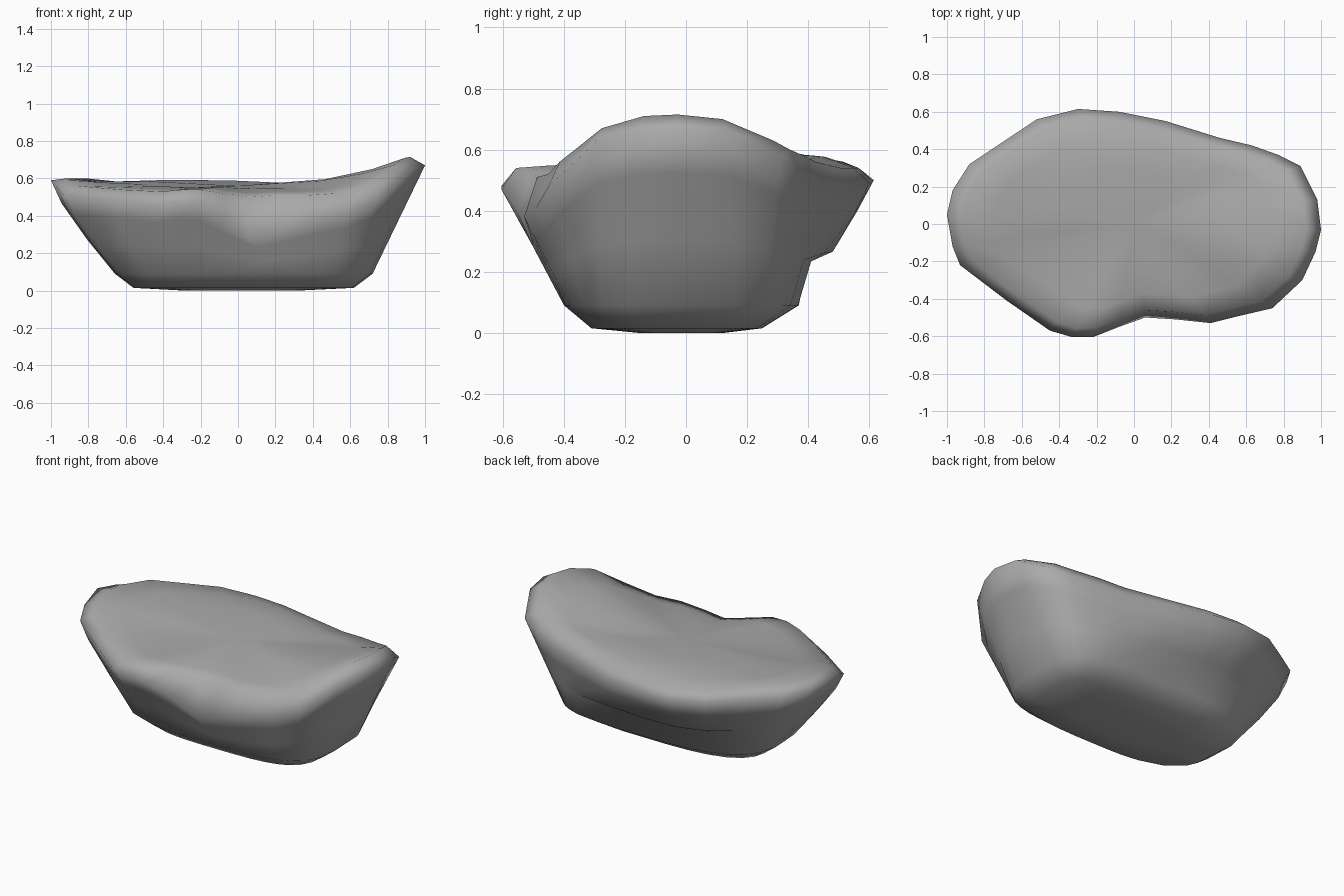
import bpy
import bmesh
from math import atan2, cos, sin, copysign, radians
from mathutils import Vector

cube = bpy.data.objects.get("Cube")
if cube:
    bpy.data.objects.remove(cube, do_unlink=True)

# Rim outline, counterclockwise: x, y, rim height, crest height
RIM = [
    (1, -.03, .67, .715), (.98, .13, .66, .7), (.89, .31, .57, .63),
    (.77, .37, .53, .6), (.63, .42, .51, .58), (.46, .46, .49, .56),
    (.17, .55, .48, .54), (-.08, .6, .49, .54), (-.3, .615, .5, .54),
    (-.52, .56, .52, .56), (-.7, .44, .54, .58), (-.88, .32, .55, .6),
    (-.97, .18, .57, .6), (-1, .05, .59, .6), (-.97, -.12, .56, .59),
    (-.93, -.22, .51, .56), (-.68, -.41, .49, .54), (-.45, -.57, .46, .53),
    (-.33, -.605, .48, .54), (-.22, -.605, .47, .54), (-.08, -.55, .39, .52),
    (.06, -.5, .28, .5), (.22, -.51, .32, .51), (.41, -.53, .38, .51),
    (.57, -.49, .41, .52), (.74, -.45, .48, .56), (.9, -.3, .62, .67),
    (.97, -.15, .66, .71),
]
CENTRE_HEIGHT = .56


def rounded_outline(angle, half_x, half_front, half_back, height):
    """Point on a squarish oval, with squarer corners on the left end."""
    c, s = cos(angle), sin(angle)
    half_y = half_back if s > 0 else half_front
    power = .55 if c > 0 else .72
    return Vector((.03 + half_x * copysign(abs(c) ** power, c),
                   half_y * copysign(abs(s) ** power, s), height))


def back_bulge(point):
    """Strength of the swelling in the back half of the rock."""
    if point.y <= 0:
        return 0
    return max(0, 1 - ((point.x + .12) / .48) ** 2)


def column(x, y, rim_height, crest_height):
    """Points running from the base, up the side and over onto the top."""
    angle = atan2(y / .57, x)
    rim = Vector((x, y, rim_height))
    base = rounded_outline(angle, .59, .31, .25, .015)
    foot = rounded_outline(angle, .69, .4, .37, .09)
    points = [base * .5, base, foot]
    points[0].z = 0
    # The right end of the side swells out, the back overhangs
    swell = 1.03 if x < -.4 else 1
    for blend, push in ((.37, -.06), (.44, .01), (.75, .01)):
        point = foot.lerp(rim, blend)
        point.y += push * back_bulge(point)
        point.x *= swell
        points.append(point)
    points.append(rim)
    for scale, weight, mound in ((.92, 1, 0), (.74, .6, .03), (.48, .24, .035)):
        height = CENTRE_HEIGHT + (crest_height - CENTRE_HEIGHT) * weight
        point = Vector((x * scale, y * scale, height))
        point.z += mound * back_bulge(point)
        points.append(point)
    return points


# Loft all the columns into one closed rock
bm = bmesh.new()
columns = [[bm.verts.new(p) for p in column(*row)] for row in RIM]
bottom = bm.verts.new((.03, 0, 0))
top = bm.verts.new((0, 0, CENTRE_HEIGHT))
for left, right in zip(columns, columns[1:] + columns[:1]):
    bm.faces.new((bottom, right[0], left[0]))
    bm.faces.new((top, left[-1], right[-1]))
    for k in range(len(left) - 1):
        bm.faces.new((left[k], right[k], right[k + 1], left[k + 1]))
bmesh.ops.recalc_face_normals(bm, faces=bm.faces)

mesh = bpy.data.meshes.new("rock")
bm.to_mesh(mesh)
bm.free()
rock = bpy.data.objects.new("rock", mesh)
bpy.context.collection.objects.link(rock)

# Plain grey stone
stone = bpy.data.materials.new("grey_stone")
stone.use_nodes = True
colour = (.4, .4, .4, 1)
stone.diffuse_color = colour
stone.node_tree.nodes["Principled BSDF"].inputs["Base Color"].default_value = colour
mesh.materials.append(stone)

# Soft, worn shading all round
bpy.ops.object.select_all(action='DESELECT')
rock.select_set(True)
bpy.context.view_layer.objects.active = rock
bpy.ops.object.shade_smooth_by_angle(angle=radians(150))
